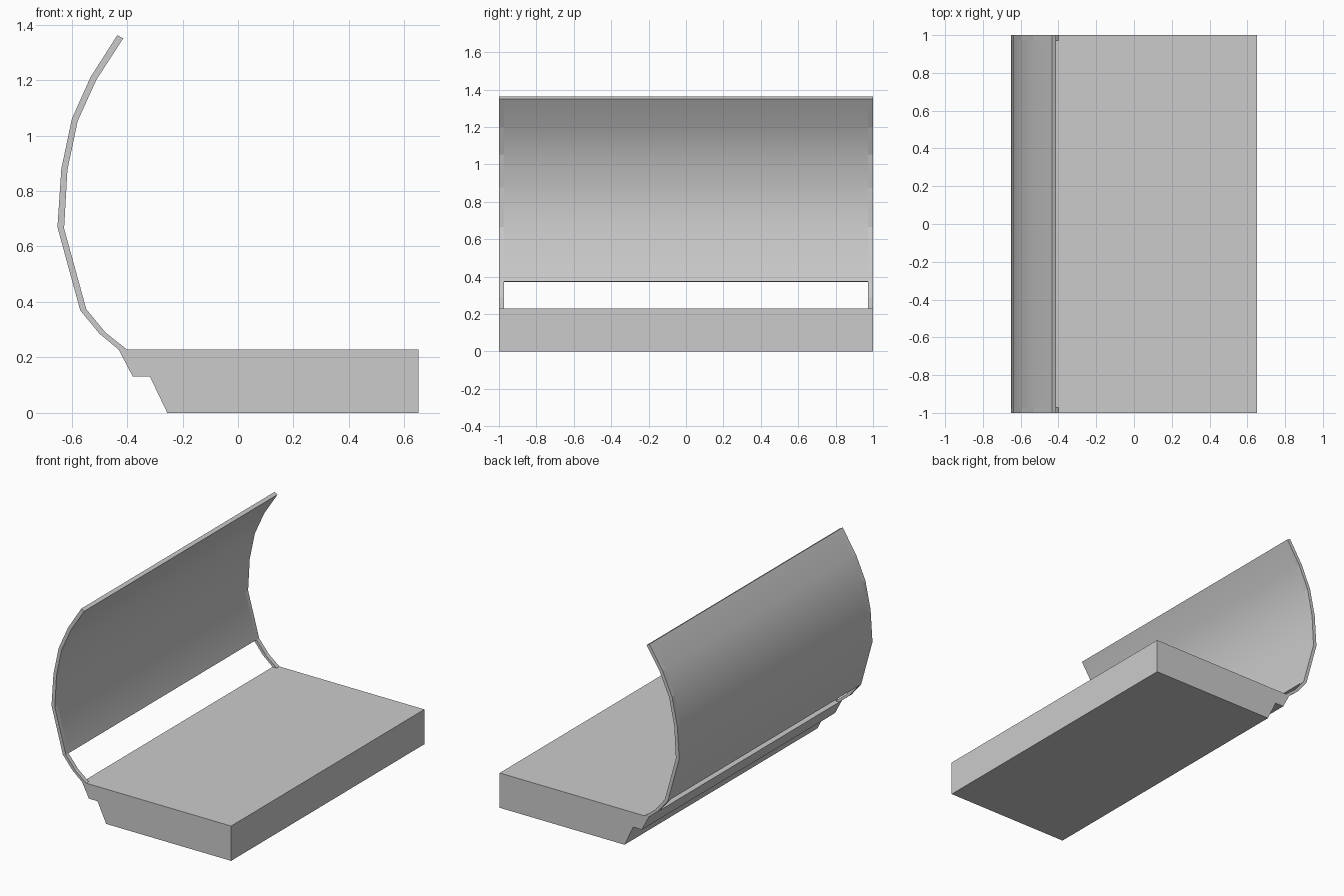
import bpy
import bmesh
import math

cube = bpy.data.objects.get("Cube")
if cube:
    bpy.data.objects.remove(cube, do_unlink=True)

grey = bpy.data.materials.new("light_grey")
grey.use_nodes = True
colour = (0.6, 0.6, 0.6, 1)
grey.diffuse_color = colour
grey.node_tree.nodes["Principled BSDF"].inputs["Base Color"].default_value = colour


def extrude_profile(name, points, y0, y1, smooth=False):
    """Sweep a closed x-z outline from y0 to y1."""
    bm = bmesh.new()
    face = bm.faces.new([bm.verts.new((x, y0, z)) for x, z in points])
    swept = bmesh.ops.extrude_face_region(bm, geom=[face])["geom"]
    verts = [v for v in swept if isinstance(v, bmesh.types.BMVert)]
    bmesh.ops.translate(bm, verts=verts, vec=(0, y1 - y0, 0))
    bmesh.ops.recalc_face_normals(bm, faces=bm.faces)
    mesh = bpy.data.meshes.new(name)
    bm.to_mesh(mesh)
    bm.free()
    mesh.materials.append(grey)
    obj = bpy.data.objects.new(name, mesh)
    bpy.context.collection.objects.link(obj)
    if smooth:
        bpy.ops.object.select_all(action="DESELECT")
        obj.select_set(True)
        bpy.context.view_layer.objects.active = obj
        bpy.ops.object.shade_smooth_by_angle(angle=math.radians(30))
    return obj


# Slab seat with a stepped rear underside
base = [(-0.43, 0.228), (-0.38, 0.132), (-0.318, 0.132),
        (-0.255, 0), (0.65, 0), (0.65, 0.228)]
extrude_profile("seat_base", base, -1, 1)

# Curved back outlines, listed from the top down
outer = [(-0.435, 1.362), (-0.532, 1.21), (-0.599, 1.06), (-0.637, 0.88),
         (-0.651, 0.67), (-0.569, 0.37), (-0.5, 0.286), (-0.43, 0.228)]
inner = [(-0.414, 1.35), (-0.511, 1.2), (-0.578, 1.052), (-0.615, 0.876),
         (-0.627, 0.665), (-0.547, 0.374), (-0.478, 0.29), (-0.4, 0.228)]

# Back panel stops above the seat, leaving a long slot
edge = 0.972
extrude_profile("back_panel", outer[:6] + inner[5::-1], -edge, edge, smooth=True)

# Narrow end ribs carry the panel down to the seat
for side, y0, y1 in (("right", -1, -edge), ("left", edge, 1)):
    extrude_profile(side + "_rib", outer + inner[::-1], y0, y1)
